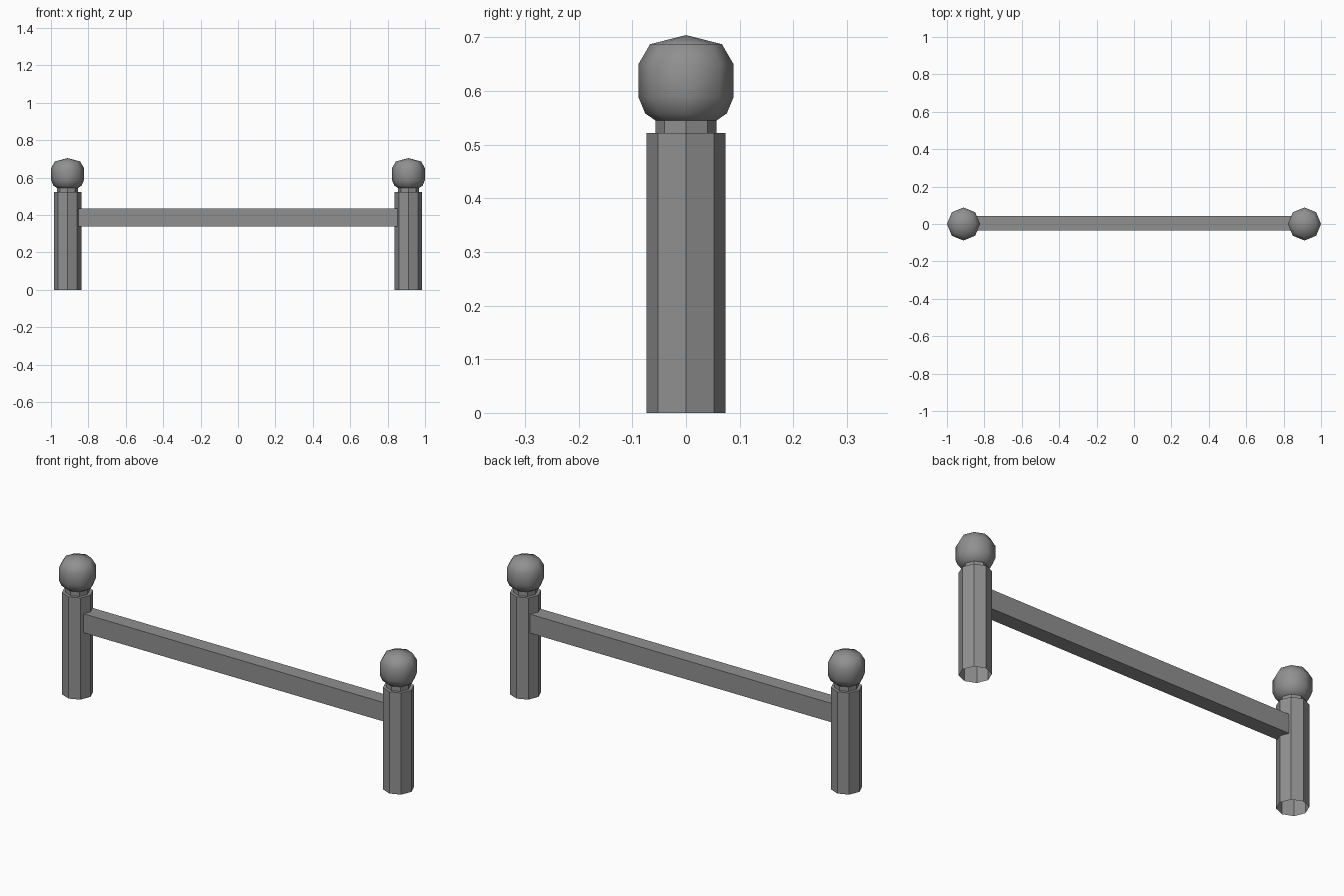
import bpy, bmesh, math

if "Cube" in bpy.data.objects:
    bpy.data.objects.remove(bpy.data.objects["Cube"])

SIDES = 8
POST_X = 0.9115

grey = bpy.data.materials.new("dark grey")
grey.diffuse_color = (0.28, 0.28, 0.28, 1)
grey.use_nodes = True
grey.node_tree.nodes["Principled BSDF"].inputs["Base Color"].default_value = grey.diffuse_color


def make_object(name, bm, smooth=False):
    bmesh.ops.recalc_face_normals(bm, faces=bm.faces)
    mesh = bpy.data.meshes.new(name)
    bm.to_mesh(mesh)
    bm.free()
    mesh.materials.append(grey)
    if smooth:
        mesh.shade_smooth()
        mesh.set_sharp_from_angle(angle=math.radians(50))
    obj = bpy.data.objects.new(name, mesh)
    bpy.context.collection.objects.link(obj)
    return obj


def lathe(name, x, profile, tip=None, smooth=False):
    """Eight-sided turned shape from (radius, z) points, optionally closed by a tip."""
    bm = bmesh.new()
    rings = []
    for r, z in profile:
        angles = [2 * math.pi * i / SIDES for i in range(SIDES)]
        rings.append([bm.verts.new((x + r * math.cos(a), r * math.sin(a), z)) for a in angles])
    for low, high in zip(rings, rings[1:]):
        for i in range(SIDES):
            j = (i + 1) % SIDES
            bm.faces.new((low[i], low[j], high[j], high[i]))
    if tip is not None:
        top = bm.verts.new((x, 0, tip))
        for i in range(SIDES):
            bm.faces.new((rings[-1][i], rings[-1][(i + 1) % SIDES], top))
    return make_object(name, bm, smooth)


# Posts, open underneath, with a flat shoulder and neck, and a rounded knob on top
post_profile = [(0.0735, 0), (0.0735, 0.522), (0.057, 0.522), (0.057, 0.545)]
knob_profile = [(0.057, 0.545), (0.076, 0.558), (0.0885, 0.588),
                (0.0885, 0.65), (0.067, 0.687)]
for side, sign in (("left", -1), ("right", 1)):
    lathe(side + "_post", sign * POST_X, post_profile)
    lathe(side + "_knob", sign * POST_X, knob_profile, tip=0.704, smooth=True)

# Crossbar running between the posts, set slightly to the back
bm = bmesh.new()
bmesh.ops.create_cube(bm, size=1)
bmesh.ops.scale(bm, vec=(1.75, 0.077, 0.097), verts=bm.verts)
bmesh.ops.translate(bm, vec=(0, 0.004, 0.3875), verts=bm.verts)
make_object("crossbar", bm)
